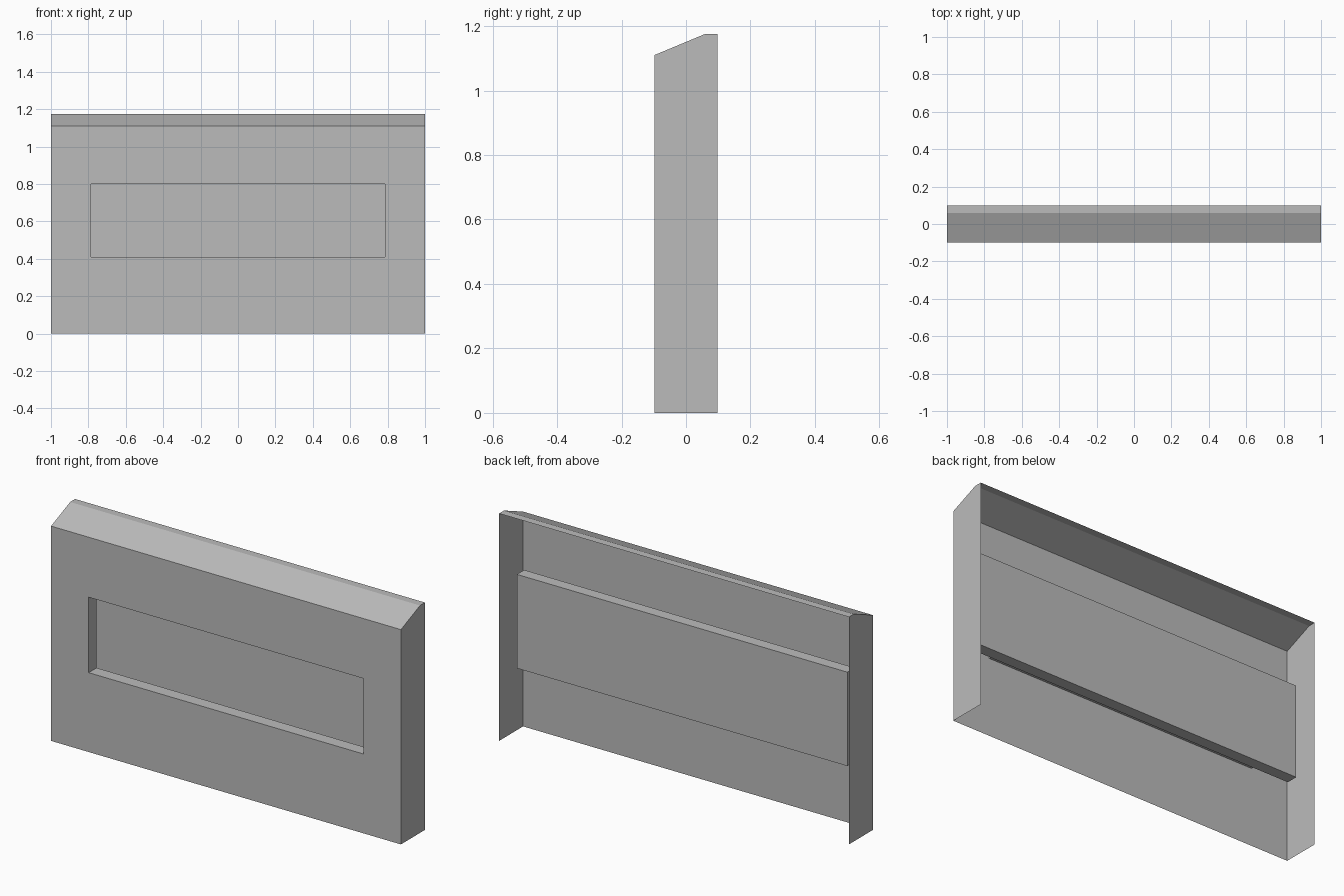
import bpy, bmesh

cube = bpy.data.objects.get("Cube")
if cube:
    bpy.data.objects.remove(cube, do_unlink=True)

grey = bpy.data.materials.new("plain grey")
grey.use_nodes = True
colour = (0.5, 0.5, 0.5, 1)
grey.diffuse_color = colour
grey.node_tree.nodes["Principled BSDF"].inputs["Base Color"].default_value = colour


def build(name, faces):
    """Make a thin sheet object from lists of corner points."""
    bm = bmesh.new()
    for corners in faces:
        bm.faces.new([bm.verts.new(c) for c in corners])
    bmesh.ops.remove_doubles(bm, verts=bm.verts, dist=0.0001)
    mesh = bpy.data.meshes.new(name)
    bm.to_mesh(mesh)
    bm.free()
    mesh.materials.append(grey)
    obj = bpy.data.objects.new(name, mesh)
    bpy.context.collection.objects.link(obj)
    return obj


def rect(half, low, high, y):
    return [(-half, y, low), (half, y, low), (half, y, high), (-half, y, high)]


def bridge(a, b):
    """Band of faces joining two rectangles."""
    return [[a[i], a[(i + 1) % 4], b[(i + 1) % 4], b[i]] for i in range(4)]


FRONT, BACK, SHOULDER, TOP = -0.098, 0.098, 1.11, 1.175

# Front sheet with a window, drawn back into a wider hollow box
outer = rect(1, 0, SHOULDER, FRONT)
window = rect(0.785, 0.41, 0.80, FRONT)
throat = rect(0.785, 0.41, 0.80, FRONT + 0.065)
flange = rect(0.945, 0.365, 0.85, FRONT + 0.07)
box_back = rect(0.945, 0.365, 0.85, FRONT + 0.13)
build("front_panel", bridge(outer, window))
build("window_recess", bridge(window, throat) + bridge(throat, flange)
      + bridge(flange, box_back) + [box_back])

# Sloping top and its narrow flat ledge
profile = [(FRONT, SHOULDER), (0.058, TOP), (BACK, TOP)]
build("top_cover", [[(-1, *p), (1, *p), (1, *q), (-1, *q)]
                    for p, q in zip(profile, profile[1:])])

# End panels, open at the back and the bottom
outline = [(FRONT, 0), *profile, (BACK, 0)]
for side, x in (("left", 1), ("right", -1)):
    points = [(x, *p) for p in outline]
    build(side + "_end_panel", [points if x < 0 else points[::-1]])
